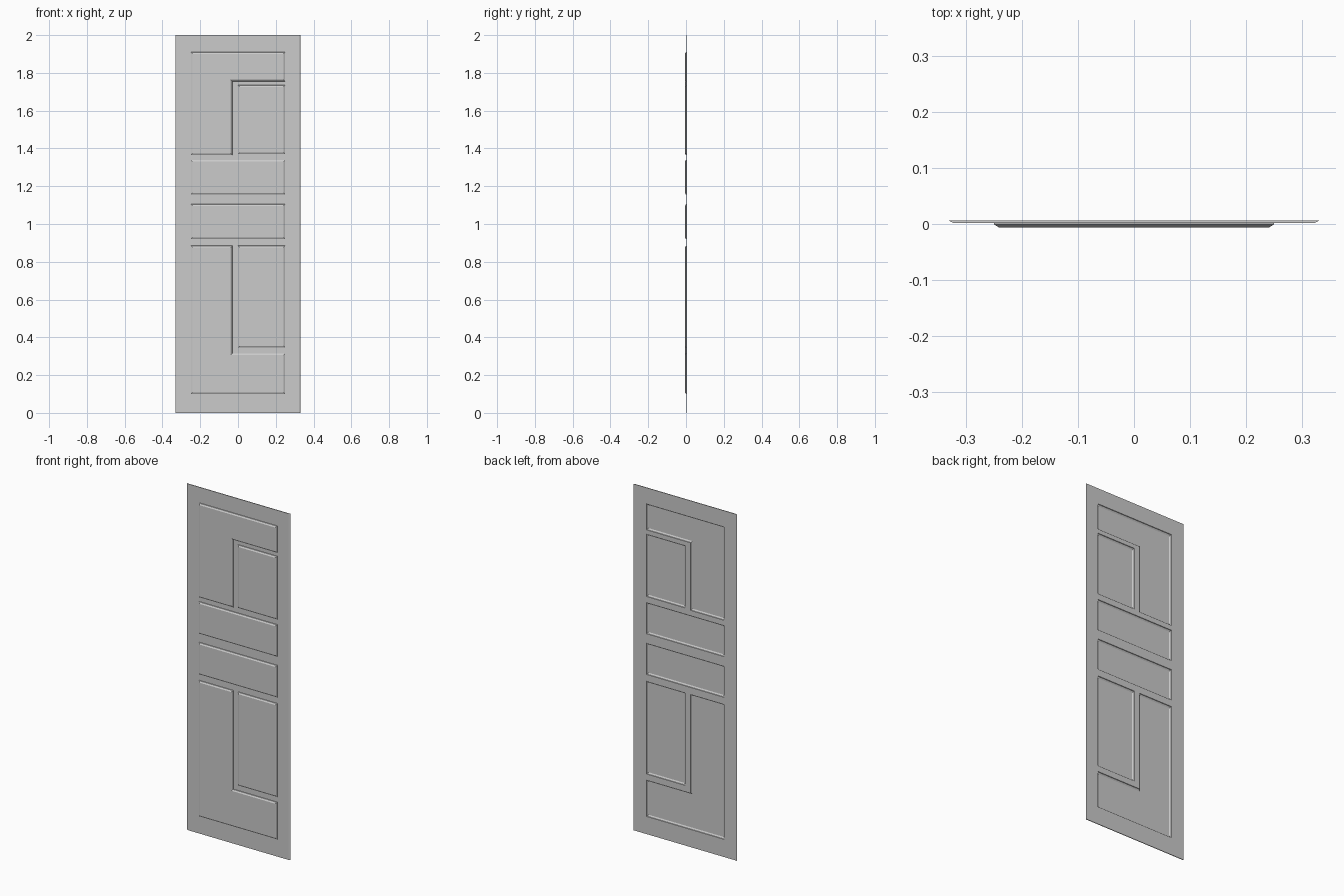
import bpy, bmesh

if "Cube" in bpy.data.objects:
    bpy.data.objects.remove(bpy.data.objects["Cube"])

# Panel outlines (x, z), counter-clockwise seen from the front
def rect(x0, z0, x1, z1):
    return [(x0, z0), (x1, z0), (x1, z1), (x0, z1)]

W = 0.25
panels = [
    [(-W, 1.365), (-0.03, 1.365), (-0.03, 1.755), (W, 1.755), (W, 1.91), (-W, 1.91)],
    rect(0, 1.37, W, 1.735),
    rect(-W, 1.155, W, 1.34),
    rect(-W, 0.92, W, 1.105),
    [(-W, 0.10), (W, 0.10), (W, 0.315), (-0.03, 0.315), (-0.03, 0.885), (-W, 0.885)],
    rect(0, 0.345, W, 0.885),
]

def inset(pts, d):
    """Move a right-angled outline inwards by d."""
    out = []
    for i, (x, z) in enumerate(pts):
        dx = dz = 0
        for a, b in ((pts[i - 1], pts[i]), (pts[i], pts[(i + 1) % len(pts)])):
            ex, ez = b[0] - a[0], b[1] - a[1]
            l = abs(ex) + abs(ez)
            dx -= ez / l
            dz += ex / l
        out.append((x + dx * d, z + dz * d))
    return out

bm = bmesh.new()

def ring(pts, y):
    return [bm.verts.new((x, y, z)) for x, z in pts]

def edges(vs):
    return [bm.edges.new((vs[i - 1], vs[i])) for i in range(len(vs))]

def bridge(a, b):
    for i in range(len(a)):
        bm.faces.new((a[i - 1], a[i], b[i], b[i - 1]))

def pressed_sheet(half_width, y, shift):
    """One side of the sheet with stepped, sloped panels pressed forward."""
    outer = ring(rect(-half_width, 0, half_width, 2), y)
    loops = [ring(inset(p, shift), y) for p in panels]
    es = edges(outer)
    for lp in loops:
        es += edges(lp)
    bmesh.ops.triangle_fill(bm, use_beauty=True, edges=es, normal=(0, -1, 0))
    for p, lp in zip(panels, loops):
        lip = ring(inset(p, shift + 0.001), y - 0.003)
        top = ring(inset(p, shift + 0.009), y - 0.008)
        bridge(lp, lip)
        bridge(lip, top)
        bm.faces.new(top)
    return outer

# Front and back skins joined by the bevelled outer rim
front = pressed_sheet(0.322, 0.002, 0.0)
back = pressed_sheet(0.33, 0.006, 0.002)
bridge(front, back)
bmesh.ops.recalc_face_normals(bm, faces=bm.faces)

mesh = bpy.data.meshes.new("door_panel")
bm.to_mesh(mesh)
bm.free()
door = bpy.data.objects.new("door_panel", mesh)
bpy.context.collection.objects.link(door)
